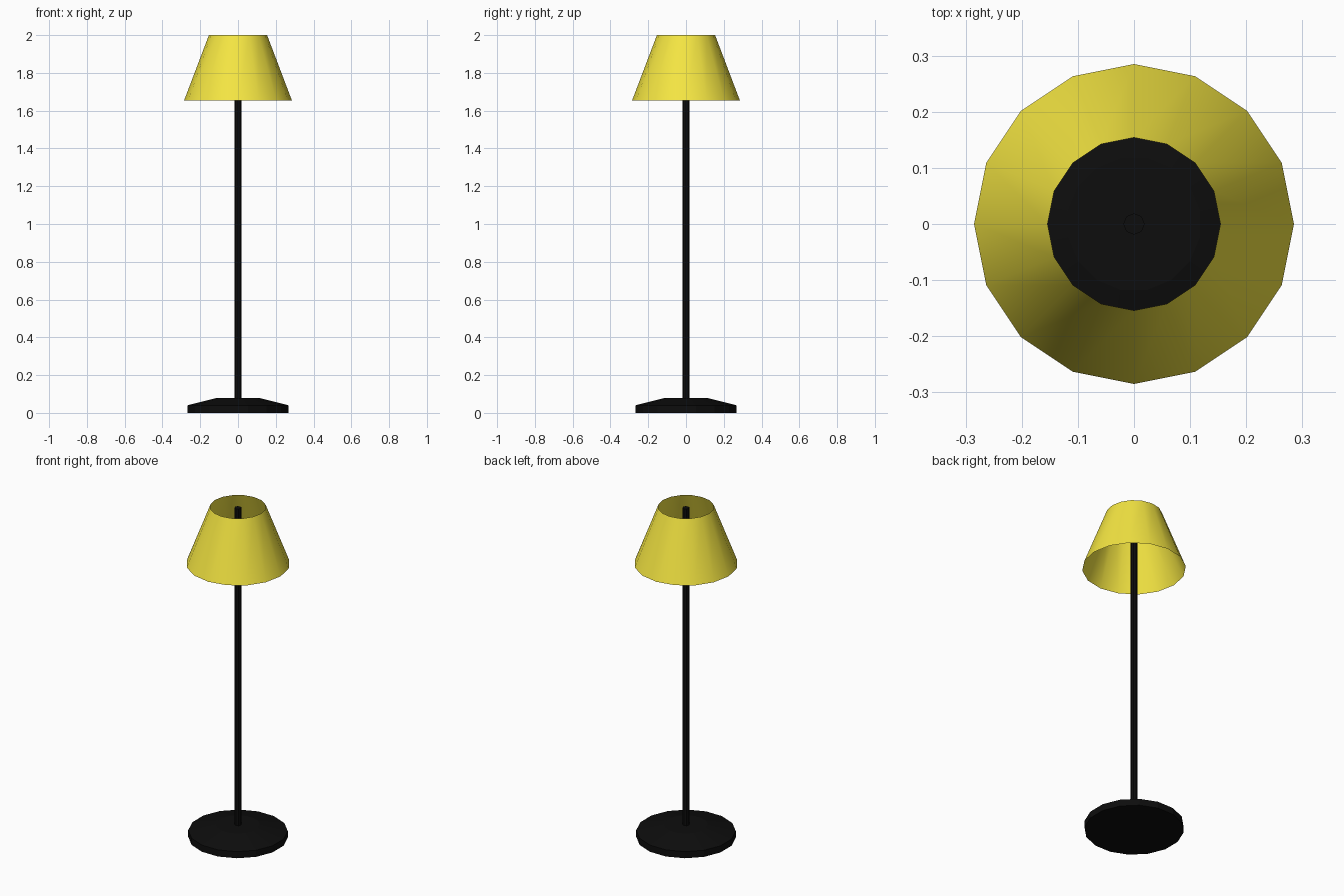
import bpy, bmesh, math

if "Cube" in bpy.data.objects:
    bpy.data.objects.remove(bpy.data.objects["Cube"])

def material(name, rgb):
    m = bpy.data.materials.new(name)
    m.diffuse_color = (*rgb, 1)
    m.use_nodes = True
    m.node_tree.nodes["Principled BSDF"].inputs["Base Color"].default_value = m.diffuse_color
    return m

def lathe(name, profile, sides, mat, turn=0.0, capped=True, smooth=True):
    """Revolve (radius, z) points around the z axis, optionally closing both ends."""
    bm = bmesh.new()
    rings = []
    for r, z in profile:
        angles = [turn + math.tau * i / sides for i in range(sides)]
        rings.append([bm.verts.new((r * math.cos(a), r * math.sin(a), z)) for a in angles])
    for low, high in zip(rings, rings[1:]):
        for i in range(sides):
            j = (i + 1) % sides
            bm.faces.new((low[i], low[j], high[j], high[i]))
    if capped:
        bm.faces.new(rings[0][::-1])
        bm.faces.new(rings[-1])
    mesh = bpy.data.meshes.new(name)
    bm.to_mesh(mesh)
    bm.free()
    mesh.materials.append(mat)
    obj = bpy.data.objects.new(name, mesh)
    bpy.context.collection.objects.link(obj)
    if smooth:
        bpy.ops.object.select_all(action='DESELECT')
        obj.select_set(True)
        bpy.context.view_layer.objects.active = obj
        bpy.ops.object.shade_smooth_by_angle(angle=math.radians(30))
    return obj

black = material("black_metal", (0.004, 0.004, 0.004))
yellow = material("yellow_fabric", (0.91, 0.79, 0.055))

# Weighted foot with a shallow sloped top
lathe("base", [(0.273, 0), (0.273, 0.04), (0.12, 0.078)], 16, black,
      turn=math.pi / 16, smooth=False)

# Thin upright, reaching the top of the shade
lathe("pole", [(0.019, 0.07), (0.019, 1.995)], 8, black)

# Open conical shade, a single thin surface
lathe("shade", [(0.285, 1.655), (0.154, 2.0)], 16, yellow, capped=False)
